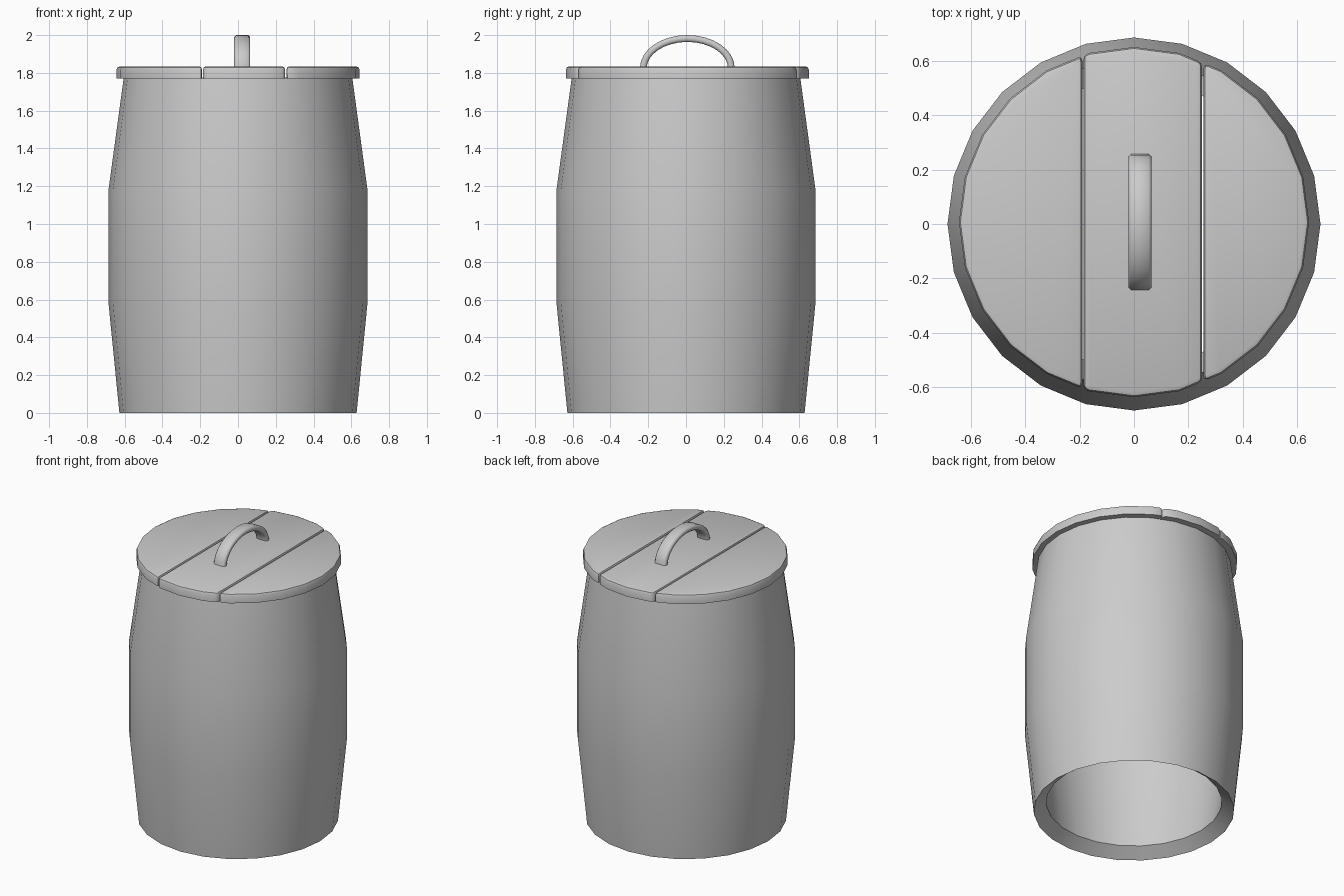
import bpy, bmesh
from math import sin, cos, pi, radians, hypot
from mathutils import Vector

if "Cube" in bpy.data.objects:
    bpy.data.objects.remove(bpy.data.objects["Cube"])

SIDES = 24


def finish(name, bm, angle=35):
    bmesh.ops.recalc_face_normals(bm, faces=bm.faces[:])
    me = bpy.data.meshes.new(name)
    bm.to_mesh(me)
    bm.free()
    ob = bpy.data.objects.new(name, me)
    bpy.context.collection.objects.link(ob)
    bpy.ops.object.select_all(action='DESELECT')
    ob.select_set(True)
    bpy.context.view_layer.objects.active = ob
    bpy.ops.object.shade_smooth_by_angle(angle=radians(angle))
    return ob


def bridge(bm, rings):
    """Quads between consecutive closed rings of vertices."""
    for a, b in zip(rings, rings[1:]):
        n = len(a)
        for i in range(n):
            j = (i + 1) % n
            bm.faces.new((a[i], a[j], b[j], b[i]))


# Hollow bulging barrel wall, open below, with a sloped bottom rim
profile = [(0.628, 0), (0.685, 0.575), (0.685, 1.185), (0.605, 1.775),
           (0.535, 1.775), (0.61, 1.175), (0.61, 0.585), (0.55, 0.06)]
bm = bmesh.new()
rings = [[bm.verts.new((r * cos(2 * pi * k / SIDES), r * sin(2 * pi * k / SIDES), z))
          for k in range(SIDES)] for r, z in profile]
bridge(bm, rings + rings[:1])
finish("barrel_wall", bm)


# Lid planks: slices of a disc with rounded top edges and corners
def lid_plank(name, x0, x1, z0=1.77, z1=1.835, radius=0.643, cy=0.007):
    bm = bmesh.new()
    bm.faces.new([bm.verts.new((radius * cos(2 * pi * k / SIDES),
                                cy + radius * sin(2 * pi * k / SIDES), z0))
                  for k in range(SIDES)])
    for x, nx in ((x0, -1), (x1, 1)):
        bmesh.ops.bisect_plane(bm, geom=bm.verts[:] + bm.edges[:] + bm.faces[:],
                               plane_co=(x, 0, 0), plane_no=(nx, 0, 0), clear_outer=True)
    ext = bmesh.ops.extrude_face_region(bm, geom=bm.faces[:])
    bmesh.ops.translate(bm, vec=(0, 0, z1 - z0),
                        verts=[v for v in ext["geom"] if isinstance(v, bmesh.types.BMVert)])
    bmesh.ops.recalc_face_normals(bm, faces=bm.faces[:])
    edges = []
    for e in bm.edges:
        top = all(v.co.z > z1 - 1e-4 for v in e.verts)
        upright = abs(e.verts[0].co.z - e.verts[1].co.z) > 0.01
        if top or (upright and e.calc_face_angle(0) > radians(30)):
            edges.append(e)
    bmesh.ops.bevel(bm, geom=edges, offset=0.018, segments=2, profile=0.5,
                    affect='EDGES', clamp_overlap=True)
    return finish(name, bm)


lid_plank("lid_plank_left", -1, -0.19)
lid_plank("lid_plank_middle", -0.186, 0.25)
lid_plank("lid_plank_right", 0.256, 1)

# Arched handle: a flat bar with chamfered corners swept along half an ellipse
bm = bmesh.new()
w, t, c = 0.0425, 0.018, 0.01
section = [(-w, -t + c), (-w + c, -t), (w - c, -t), (w, -t + c),
           (w, t - c), (w - c, t), (-w + c, t), (-w, t - c)]
a, h, steps = 0.233, 0.157, 16
rings = []
for i in range(steps + 1):
    ang = pi * i / steps
    n = Vector((0, cos(ang) / a, sin(ang) / h)).normalized()
    centre = Vector((0.022, 0.007 + a * cos(ang), 1.825 + h * sin(ang)))
    rings.append([bm.verts.new(centre + Vector((u, 0, 0)) + n * v) for u, v in section])
bridge(bm, rings)
bm.faces.new(rings[0])
bm.faces.new(rings[-1])
finish("lid_handle", bm, 50)
